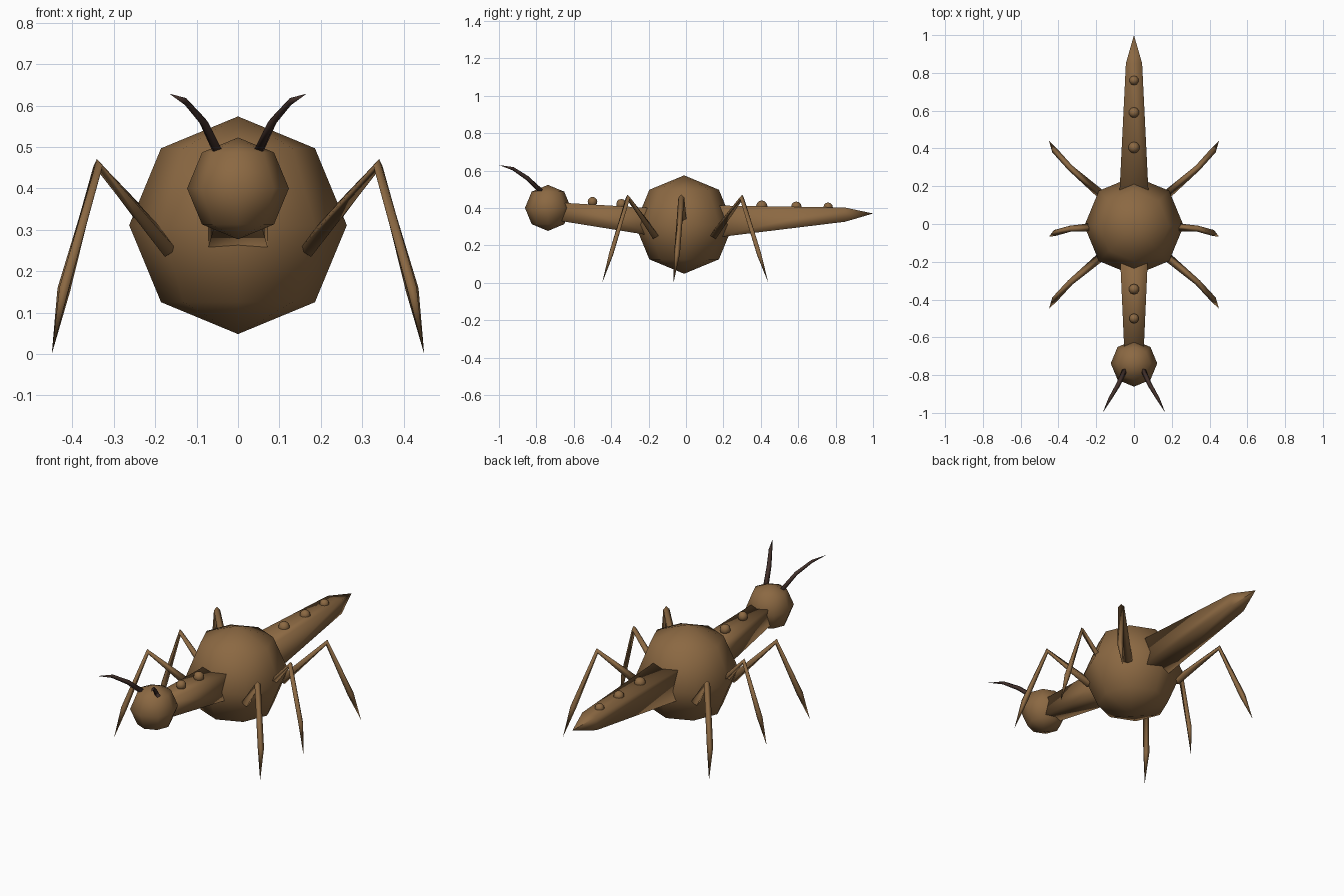
import bpy, bmesh, math
from mathutils import Vector

if "Cube" in bpy.data.objects:
    bpy.data.objects.remove(bpy.data.objects["Cube"])


def material(name, rgb):
    m = bpy.data.materials.new(name)
    m.diffuse_color = (*rgb, 1)
    m.use_nodes = True
    m.node_tree.nodes["Principled BSDF"].inputs["Base Color"].default_value = m.diffuse_color
    return m


BROWN = material("earth_brown", (0.26, 0.14, 0.055))
DARK = material("dark_brown", (0.055, 0.03, 0.024))


def finish(bm, name, mat):
    bmesh.ops.recalc_face_normals(bm, faces=bm.faces)
    mesh = bpy.data.meshes.new(name)
    bm.to_mesh(mesh)
    bm.free()
    mesh.materials.append(mat)
    for p in mesh.polygons:
        p.use_smooth = True
    ob = bpy.data.objects.new(name, mesh)
    bpy.context.collection.objects.link(ob)
    return ob


def ball(name, loc, r, segs=8, rings=4):
    bm = bmesh.new()
    bmesh.ops.create_uvsphere(bm, u_segments=segs, v_segments=rings, radius=r)
    bmesh.ops.translate(bm, verts=bm.verts, vec=loc)
    return finish(bm, name, BROWN)


def skin(bm, rings):
    """Bridge rings of equal size and cap both ends."""
    n = len(rings[0])
    for a, b in zip(rings, rings[1:]):
        for i in range(n):
            j = (i + 1) % n
            bm.faces.new((a[i], a[j], b[j], b[i]))
    bm.faces.new(rings[0])
    bm.faces.new(rings[-1])
    bmesh.ops.remove_doubles(bm, verts=bm.verts, dist=0.0002)


def square_tube(name, stations):
    """Tapered square tube along y; stations are (y, half width, bottom, top)."""
    bm = bmesh.new()
    rings = [[bm.verts.new(c) for c in ((-w, y, lo), (w, y, lo), (w, y, hi), (-w, y, hi))]
             for y, w, lo, hi in stations]
    skin(bm, rings)
    return finish(bm, name, BROWN)


def limb(name, path, radii, mat, sides=4):
    """Tapered tube that follows a bent path."""
    bm = bmesh.new()
    pts = [Vector(p) for p in path]
    rings = []
    for i, (p, r) in enumerate(zip(pts, radii)):
        t = Vector()
        if i:
            t += (p - pts[i - 1]).normalized()
        if i < len(pts) - 1:
            t += (pts[i + 1] - p).normalized()
        t.normalize()
        # side axis from the limb's overall vertical plane
        span = pts[-1] - pts[0]
        u = Vector((-span.y, span.x, 0)).normalized()
        u = (u - t * u.dot(t)).normalized()
        v = t.cross(u)
        r = max(r, 0.00005)
        rings.append([bm.verts.new(p + r * (u * math.cos(k * math.tau / sides)
                                            + v * math.sin(k * math.tau / sides)))
                      for k in range(sides)])
    skin(bm, rings)
    return finish(bm, name, mat)


# Body
ball("thorax", (0, -0.01, 0.311), 0.263)
ball("head", (0, -0.738, 0.4), 0.123)
square_tube("neck", [(-0.08, 0.078, 0.235, 0.393), (-0.7, 0.05, 0.335, 0.43)])
square_tube("abdomen", [(0.08, 0.081, 0.232, 0.414), (0.85, 0.043, 0.326, 0.402),
                        (1.0, 0.0001, 0.3699, 0.3701)])

# Round bumps along the back
for i, (y, z, r) in enumerate([(-0.5, 0.433, 0.026), (-0.345, 0.42, 0.028),
                               (0.405, 0.41, 0.03), (0.59, 0.406, 0.028),
                               (0.76, 0.404, 0.025)]):
    ball(f"back_bump_{i + 1}", (0, y, z), r, 10, 6)

# Legs and antennae, one of each per side
LEGS = {"front": (-0.165, -0.31, -0.4, -0.448),
        "middle": (-0.012, -0.025, -0.048, -0.067),
        "rear": (0.148, 0.298, 0.39, 0.44)}
for side, s in (("left", -1), ("right", 1)):
    for pos, ys in LEGS.items():
        path = [(s * x, y, z) for x, y, z in zip((0.165, 0.338, 0.421, 0.45), ys,
                                                 (0.252, 0.455, 0.155, 0.0))]
        limb(f"{pos}_leg_{side}", path, (0.024, 0.016, 0.016, 0), BROWN)
    limb(f"antenna_{side}",
         [(s * 0.045, -0.765, 0.48), (s * 0.083, -0.85, 0.56),
          (s * 0.127, -0.925, 0.61), (s * 0.166, -1.0, 0.629)],
         (0.014, 0.012, 0.009, 0), DARK)
